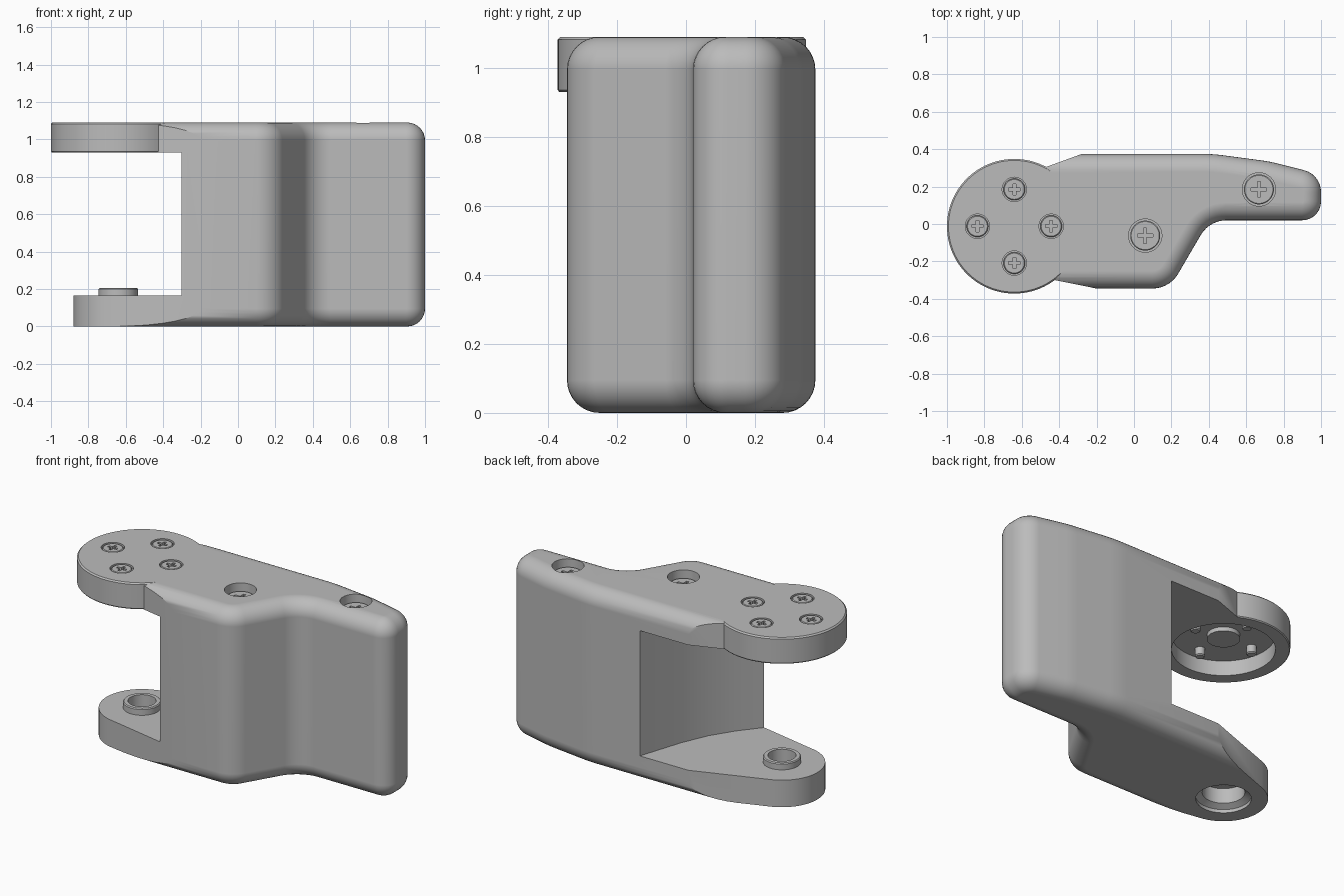
import bpy, bmesh, math
from mathutils import Vector

if "Cube" in bpy.data.objects:
    bpy.data.objects.remove(bpy.data.objects["Cube"], do_unlink=True)

H = 1.09                     # overall height
PIVOT = Vector((-0.64, -0.012))
SHELF, LEDGE = 0.165, 0.93   # top of lower arm, underside of upper arm

grey = bpy.data.materials.new("plain grey")
grey.use_nodes = True
grey.diffuse_color = (0.5, 0.5, 0.5, 1)
grey.node_tree.nodes["Principled BSDF"].inputs["Base Color"].default_value = (0.5, 0.5, 0.5, 1)


def loft(name, rings):
    """Skin a list of equal-length closed rings and cap both ends."""
    bm = bmesh.new()
    rows = [[bm.verts.new(p) for p in ring] for ring in rings]
    n = len(rows[0])
    for a, b in zip(rows, rows[1:]):
        for i in range(n):
            j = (i + 1) % n
            bm.faces.new((a[i], a[j], b[j], b[i]))
    bm.faces.new(rows[0][::-1])
    bm.faces.new(rows[-1])
    bmesh.ops.recalc_face_normals(bm, faces=bm.faces)
    mesh = bpy.data.meshes.new(name)
    bm.to_mesh(mesh)
    bm.free()
    mesh.materials.append(grey)
    obj = bpy.data.objects.new(name, mesh)
    bpy.context.collection.objects.link(obj)
    return obj


def prism(name, pts, z0, z1):
    return loft(name, [[(p[0], p[1], z) for p in pts] for z in (z0, z1)])


def turned(name, c, profile, n=48):
    """Stack circles of (radius, z) around a vertical axis."""
    step = math.tau / n
    return loft(name, [[(c[0] + r * math.cos(i * step), c[1] + r * math.sin(i * step), z)
                        for i in range(n)] for r, z in profile])


def boolean(target, tool, op):
    mod = target.modifiers.new("cut", 'BOOLEAN')
    mod.operation, mod.object, mod.solver = op, tool, 'EXACT'
    bpy.context.view_layer.objects.active = target
    bpy.ops.object.modifier_apply(modifier=mod.name)
    bpy.data.objects.remove(tool, do_unlink=True)


def rounded(corners, steps=7):
    """Polygon with an arc of the given radius at each corner."""
    out = []
    for i, (x, y, r) in enumerate(corners):
        p = Vector((x, y))
        a = (Vector(corners[i - 1][:2]) - p).normalized()
        b = (Vector(corners[(i + 1) % len(corners)][:2]) - p).normalized()
        half = a.angle(b) / 2
        centre = p + (a + b).normalized() * (r / math.sin(half))
        start = p + a * (r / math.tan(half)) - centre
        end = p + b * (r / math.tan(half)) - centre
        turn = math.atan2(start.cross(end), start.dot(end))
        for k in range(steps + 1):
            t = turn * k / steps
            c, s = math.cos(t), math.sin(t)
            out.append(centre + Vector((start.x * c - start.y * s, start.x * s + start.y * c)))
    return out


def inset(pts, d):
    out = []
    for i, p in enumerate(pts):
        e = (p - pts[i - 1]).normalized()
        f = (pts[(i + 1) % len(pts)] - p).normalized()
        n1, n2 = Vector((-e.y, e.x)), Vector((-f.y, f.x))
        out.append(p + (n1 + n2) * (d / (1 + n1.dot(n2))))
    return out


# Body: cranked outline with large rounded top and bottom edges
outline = rounded([(-1.15, -0.345, 0.11), (0.19, -0.345, 0.16), (0.403, 0.02, 0.16),
                   (1.0, 0.02, 0.1), (1.0, 0.265, 0.12), (0.72, 0.335, 0.6),
                   (0.42, 0.375, 0.9), (-1.15, 0.375, 0.11)])
R, STEPS = 0.095, 8
rings = []
for k in range(STEPS + 1):
    a = math.pi / 2 * k / STEPS
    rings.append((R * (1 - math.sin(a)), R * (1 - math.cos(a))))
levels = rings + [(d, H - z) for d, z in reversed(rings)]
body = loft("bracket_body", [[(p.x, p.y, z) for p in inset(outline, d)] for d, z in levels])

# Taper the arm end down to a round nose
nose = []
for k in range(33):
    a = math.radians(108 + 154 * k / 32)
    nose.append(PIVOT + 0.24 * Vector((math.cos(a), math.sin(a))))
plan = nose + [(-0.19, -0.347), (-0.19, -0.6), (1.3, -0.6), (1.3, 0.6), (-0.27, 0.6), (-0.27, 0.378)]
boolean(body, prism("taper_cutter", plan, -0.2, H + 0.2), 'INTERSECT')

# Slot between the two arms, with a slightly bowed slanting wall
slot = [(-1.4, -0.6), (-0.31, -0.6), (-0.31, -0.335), (-0.2, -0.2), (-0.11, -0.06),
        (-0.04, 0.1), (0.05, 0.376), (0.1, 0.6), (-1.4, 0.6)]
boolean(body, prism("slot_cutter", slot, SHELF, LEDGE), 'DIFFERENCE')

# Upper arm disc with a hollow underside
boolean(body, turned("upper_disc", PIVOT, [(0.355, LEDGE), (0.36, LEDGE + 0.006),
                                           (0.36, H - 0.008), (0.352, H)], 96), 'UNION')
boolean(body, turned("hollow_cutter", PIVOT, [(0.28, LEDGE - 0.05), (0.28, LEDGE + 0.09)], 64), 'DIFFERENCE')

# Lower arm bore, stepped and chamfered from below
for profile in ([(0.15, -0.05), (0.15, 0.02), (0.115, 0.04), (0.115, 0.13)],
                [(0.078, 0.1), (0.078, 0.3)]):
    boolean(body, turned("bore_cutter", PIVOT, profile), 'DIFFERENCE')

# Screw seats: four flush ones on the disc, two deep ones on the body
disc_spots = [PIVOT + 0.197 * Vector((math.cos(i * math.pi / 2), math.sin(i * math.pi / 2)))
              for i in range(4)]
body_spots = [Vector((0.06, -0.062)), Vector((0.668, 0.185))]
screws = [(p, 0.065, 0.058, 0.03, 0.002) for p in disc_spots]
screws += [(p, 0.089, 0.08, 0.09, 0.045) for p in body_spots]
parts = [body]
for i, (p, hole, head, depth, drop) in enumerate(screws):
    boolean(body, turned("seat_cutter", p, [(hole, H - depth), (hole, H + 0.1)]), 'DIFFERENCE')
    top = H - drop
    screw = turned(f"screw_{i + 1}", p, [(head, H - depth - 0.002), (head, top - 0.004), (head - 0.005, top)])
    # Cross-shaped driver recess
    w, l = 0.008, head * 0.52
    cross = [(w, w), (w, l), (-w, l), (-w, w), (-l, w), (-l, -w),
             (-w, -w), (-w, -l), (w, -l), (w, -w), (l, -w), (l, w)]
    boolean(screw, prism("cross_cutter", [(p.x + x, p.y + y) for x, y in cross],
                         top - 0.018, top + 0.05), 'DIFFERENCE')
    parts.append(screw)

# Screw tips and centre boss inside the hollow
ceiling = LEDGE + 0.09
for i, p in enumerate(disc_spots):
    parts.append(turned(f"screw_tip_{i + 1}", p, [(0.022, ceiling - 0.05), (0.028, ceiling - 0.044),
                                                  (0.028, ceiling + 0.01)], 24))
parts.append(turned("centre_boss", PIVOT, [(0.09, ceiling - 0.025), (0.09, ceiling + 0.01)]))

# Raised bushing on the lower arm
bushing = turned("bushing", PIVOT, [(0.105, SHELF - 0.005), (0.105, 0.2), (0.1, 0.206)])
boolean(bushing, turned("bushing_cutter", PIVOT, [(0.078, 0.1), (0.078, 0.3)]), 'DIFFERENCE')
parts.append(bushing)

# Smooth shading with sharp edges kept
bpy.ops.object.select_all(action='DESELECT')
for obj in parts:
    obj.select_set(True)
bpy.context.view_layer.objects.active = body
bpy.ops.object.shade_smooth_by_angle(angle=math.radians(30))
for obj in parts:
    wn = obj.modifiers.new("even_normals", 'WEIGHTED_NORMAL')
    wn.keep_sharp = True
